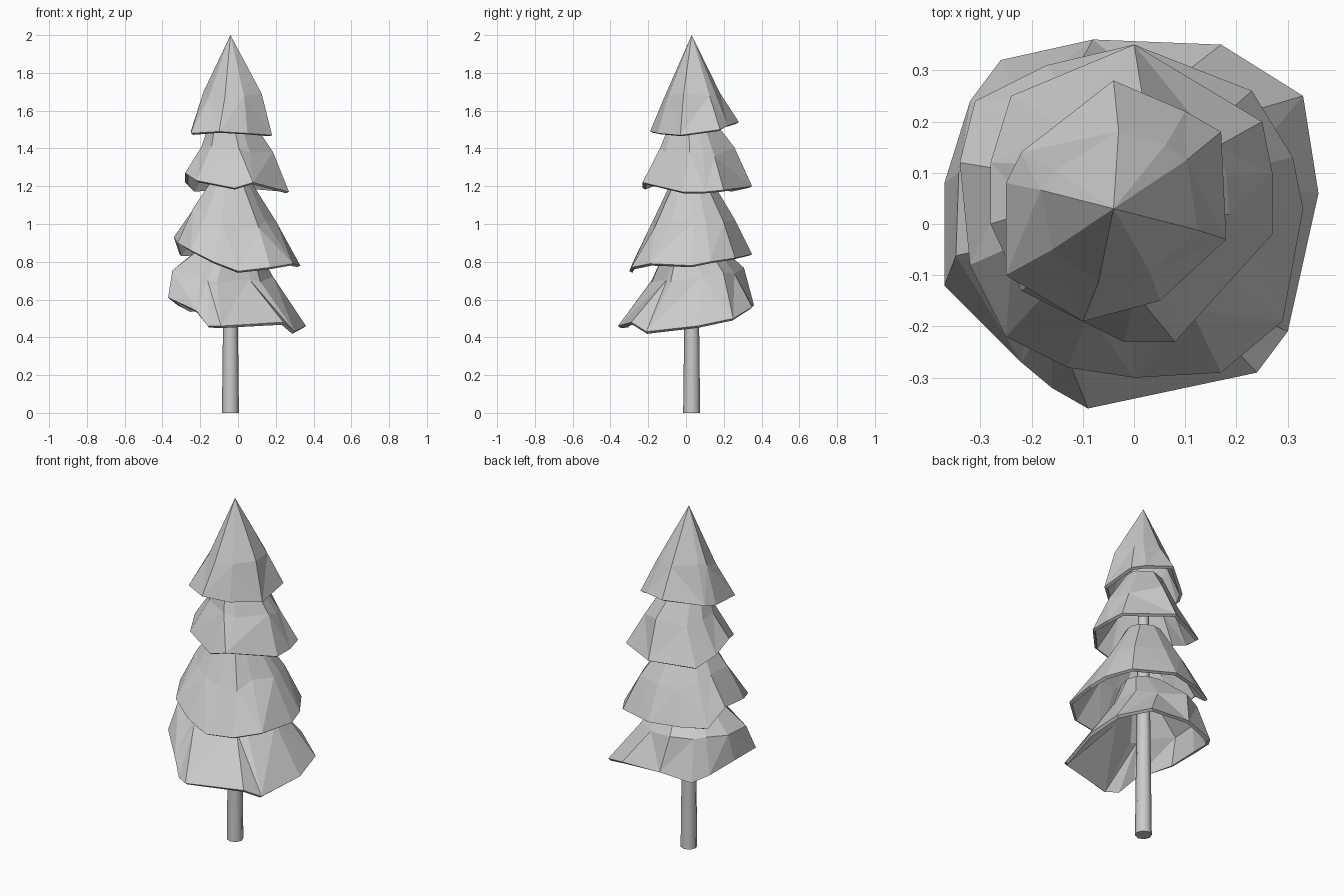
import bpy, bmesh, random
from mathutils import Vector

if "Cube" in bpy.data.objects:
    bpy.data.objects.remove(bpy.data.objects["Cube"])

random.seed(4)
CX, CY = -0.04, 0.03          # trunk axis


def finish(name, bm):
    bmesh.ops.recalc_face_normals(bm, faces=bm.faces)
    me = bpy.data.meshes.new(name)
    bm.to_mesh(me)
    bm.free()
    ob = bpy.data.objects.new(name, me)
    bpy.context.collection.objects.link(ob)
    return ob


def tier(name, rim, mid_z, mid_r, top_z, top_r, shift=(0, 0), dents={}):
    """Hollow faceted skirt: ragged rim, uneven shoulder, narrow open top."""
    bm = bmesh.new()
    axis = Vector((CX, CY, 0))
    lean = Vector((*shift, 0))
    mean_z = sum(p[2] for p in rim) / len(rim)
    low, mid, top = [], [], []
    for i, (x, y, z) in enumerate(rim):
        out = Vector((x, y, 0)) - axis
        d = out.normalized()
        low.append(bm.verts.new((x, y, z)))
        r = mid_r * (0.65 + 0.35 * out.length / 0.3)
        r *= random.uniform(0.95, 1.07) * dents.get(i, 1)
        p = axis + lean + d * r
        h = mid_z + 0.5 * (z - mean_z) + random.uniform(-0.025, 0.025)
        mid.append(bm.verts.new((p.x, p.y, h)))
        if top_r:
            q = axis + d * top_r
            top.append(bm.verts.new((q.x, q.y, top_z)))
    apex = None if top_r else bm.verts.new((CX, CY, top_z))
    n = len(rim)
    for i in range(n):
        j = (i + 1) % n
        if i % 2:
            bm.faces.new((low[i], low[j], mid[j]))
            bm.faces.new((low[i], mid[j], mid[i]))
        else:
            bm.faces.new((low[i], low[j], mid[i]))
            bm.faces.new((low[j], mid[j], mid[i]))
        if apex:
            bm.faces.new((mid[i], mid[j], apex))
        else:
            bm.faces.new((mid[i], mid[j], top[j], top[i]))
    # open shell: make sure normals point away from the axis
    ob = finish(name, bm)
    f = ob.data.polygons[0]
    if f.normal.dot(f.center - Vector((CX, CY, f.center.z))) < 0:
        ob.data.flip_normals()
    s = ob.modifiers.new("thickness", 'SOLIDIFY')
    s.thickness = 0.018
    s.offset = -1
    return ob


# Foliage tiers, top to bottom
tier("foliage_top", [
    (-0.25, -0.10, 1.48), (-0.10, -0.19, 1.49), (0.05, -0.15, 1.48),
    (0.18, -0.03, 1.47), (0.17, 0.18, 1.50), (0.10, 0.22, 1.52),
    (-0.04, 0.28, 1.54), (-0.22, 0.14, 1.50), (-0.25, 0.08, 1.49)],
    1.69, 0.165, 2.0, 0, (0.01, 0))
tier("foliage_upper", [
    (-0.28, 0.00, 1.27), (-0.22, -0.13, 1.23), (-0.02, -0.23, 1.19),
    (0.08, -0.23, 1.22), (0.27, -0.02, 1.17), (0.27, 0.10, 1.17),
    (0.25, 0.20, 1.18), (0.00, 0.35, 1.20), (-0.24, 0.25, 1.18),
    (-0.28, 0.12, 1.22)],
    1.39, 0.19, 1.57, 0.10, (0.03, 0.02), {3: 0.88})
tier("foliage_middle", [
    (-0.32, -0.08, 0.90), (-0.25, -0.22, 0.86), (-0.13, -0.28, 0.80),
    (0.00, -0.30, 0.75), (0.17, -0.29, 0.77), (0.29, -0.19, 0.79),
    (0.33, 0.03, 0.78), (0.31, 0.13, 0.80), (0.23, 0.26, 0.82),
    (0.00, 0.35, 0.84), (-0.17, 0.31, 0.84), (-0.31, 0.24, 0.84),
    (-0.34, 0.12, 0.93)],
    1.03, 0.215, 1.24, 0.10, (0.015, 0.01), {5: 0.88})
tier("foliage_bottom", [
    (-0.37, -0.12, 0.61), (-0.22, -0.27, 0.54), (-0.16, -0.32, 0.46),
    (-0.09, -0.36, 0.46), (0.24, -0.29, 0.48), (0.30, -0.21, 0.43),
    (0.36, 0.06, 0.46), (0.33, 0.25, 0.50), (0.17, 0.35, 0.56),
    (-0.08, 0.36, 0.57), (-0.26, 0.32, 0.54), (-0.32, 0.24, 0.57),
    (-0.37, 0.08, 0.61)],
    0.73, 0.225, 0.91, 0.12, (-0.04, 0.03), {0: 1.15, 4: 0.85, 12: 1.15})

# Trunk
bm = bmesh.new()
bmesh.ops.create_cone(bm, cap_ends=True, segments=8, radius1=0.045,
                      radius2=0.026, depth=1.6)
bmesh.ops.translate(bm, verts=bm.verts, vec=(CX, CY, 0.8))
trunk = finish("trunk", bm)
for f in trunk.data.polygons:
    f.use_smooth = len(f.vertices) == 4
